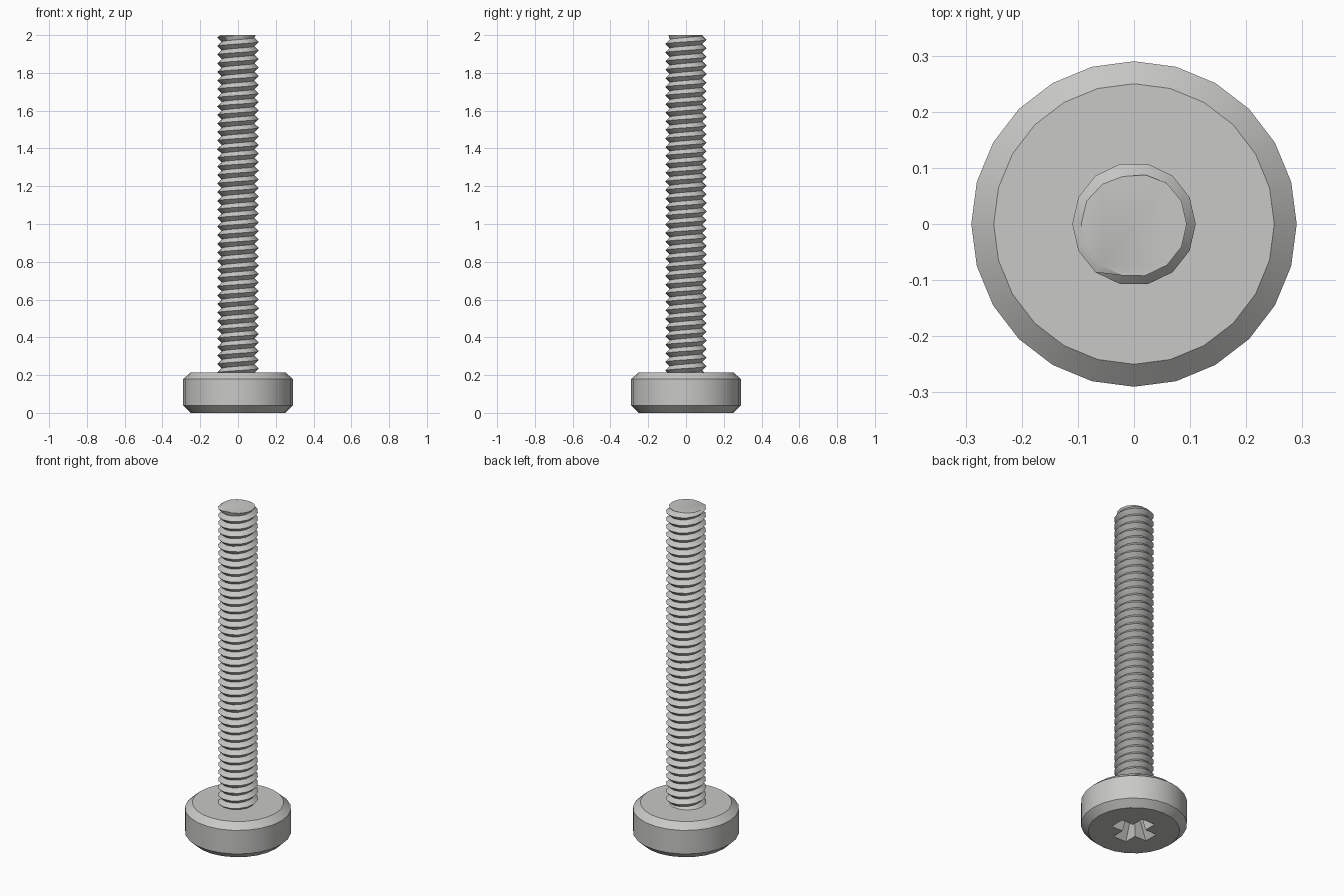
import bpy, bmesh
from math import pi, cos, sin, radians
from mathutils import Vector

cube = bpy.data.objects.get("Cube")
if cube:
    bpy.data.objects.remove(cube, do_unlink=True)

# Single steel colour
steel = bpy.data.materials.new("light grey steel")
steel.use_nodes = True
colour = (0.58, 0.58, 0.57, 1)
steel.diffuse_color = colour
steel.node_tree.nodes["Principled BSDF"].inputs["Base Color"].default_value = colour


def make_object(name, bm):
    bmesh.ops.recalc_face_normals(bm, faces=bm.faces)
    mesh = bpy.data.meshes.new(name)
    bm.to_mesh(mesh)
    bm.free()
    mesh.materials.append(steel)
    obj = bpy.data.objects.new(name, mesh)
    bpy.context.collection.objects.link(obj)
    return obj


def activate(obj):
    bpy.ops.object.select_all(action="DESELECT")
    obj.select_set(True)
    bpy.context.view_layer.objects.active = obj


def loft(rings):
    """Closed solid through a stack of matching rings of points."""
    bm = bmesh.new()
    loops = [[bm.verts.new(p) for p in ring] for ring in rings]
    n = len(loops[0])
    for low, high in zip(loops, loops[1:]):
        for i in range(n):
            j = (i + 1) % n
            bm.faces.new((low[i], low[j], high[j], high[i]))
    bm.faces.new(loops[0][::-1])
    bm.faces.new(loops[-1])
    return bm


def circle(r, z, n=24):
    return [(r * cos(2 * pi * i / n), r * sin(2 * pi * i / n), z) for i in range(n)]


def cross(reach, half, z):
    """Outline of a four-armed cross."""
    points = []
    for k in range(4):
        c, s = cos(k * pi / 2), sin(k * pi / 2)
        for x, y in ((reach, -half), (reach, half), (half, half)):
            points.append((x * c - y * s, x * s + y * c, z))
    return points


# Head: chamfered disc
head = make_object("screw_head", loft([
    circle(0.25, 0), circle(0.29, 0.038), circle(0.29, 0.18), circle(0.25, 0.215)]))

# Tapered cross recess in the underside of the head
cutter = make_object("recess_cutter", loft([
    cross(0.128, 0.046, -0.01), cross(0.06, 0.026, 0.11)]))
cutter.hide_render = True
activate(head)
cut = head.modifiers.new("recess", "BOOLEAN")
cut.operation = "DIFFERENCE"
cut.solver = "EXACT"
cut.object = cutter
bpy.ops.object.modifier_apply(modifier=cut.name)
bpy.data.objects.remove(cutter, do_unlink=True)

# Shank: right-handed helical V thread
PITCH, STEPS, TOP, BASE = 0.0455, 14, 2.0, 0.19
CREST, ROOT = 0.11, 0.087
bm = bmesh.new()
crest, root = [], []
for i in range(int((TOP - BASE) / PITCH + 4) * STEPS):
    a = 2 * pi * i / STEPS
    z = BASE - 2 * PITCH + PITCH * i / STEPS
    crest.append(bm.verts.new((CREST * cos(a), CREST * sin(a), z)))
    root.append(bm.verts.new((ROOT * cos(a), ROOT * sin(a), z + PITCH / 2)))
for i in range(len(crest) - STEPS - 1):
    j = i + 1
    bm.faces.new((crest[i], crest[j], root[j], root[i]))
    bm.faces.new((root[i], root[j], crest[j + STEPS], crest[i + STEPS]))

# Trim both ends flat and cap them
for z, up in ((TOP, 1), (BASE, -1)):
    geom = bm.verts[:] + bm.edges[:] + bm.faces[:]
    res = bmesh.ops.bisect_plane(bm, geom=geom, plane_co=(0, 0, z),
                                 plane_no=(0, 0, up), clear_outer=True)
    rim = [e for e in res["geom_cut"] if isinstance(e, bmesh.types.BMEdge)]
    bmesh.ops.holes_fill(bm, edges=rim, sides=0)

# Slight lead-in at the tip
for v in bm.verts:
    r = Vector(v.co.xy).length
    if v.co.z > TOP - 0.004 and r > 0.094:
        v.co.xy = v.co.xy * (0.094 / r)
shank = make_object("threaded_shank", bm)

for obj in (head, shank):
    activate(obj)
    bpy.ops.object.shade_smooth_by_angle(angle=radians(28))
